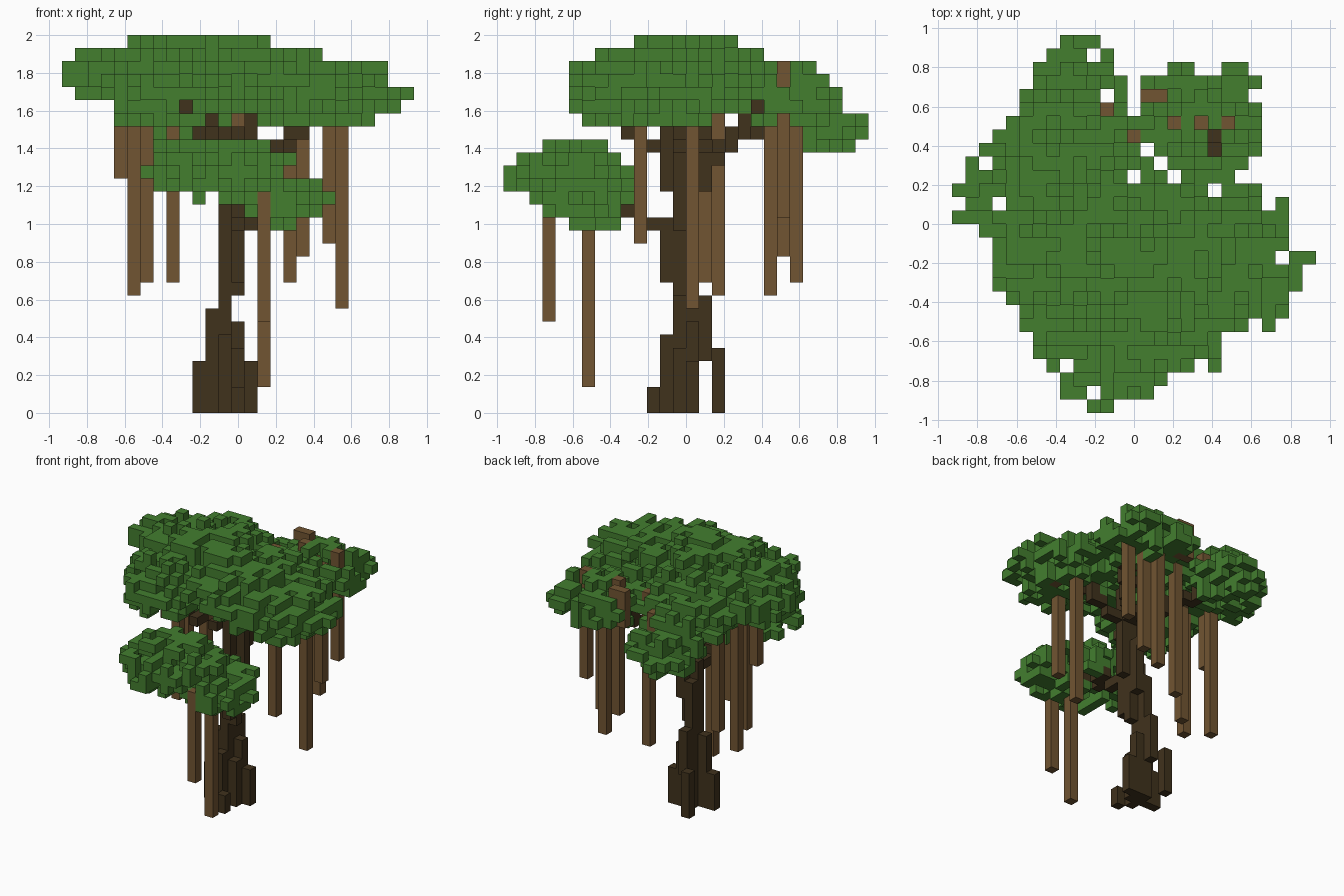
import bpy
import bmesh
import random
from mathutils import Vector

random.seed(4)
cube = bpy.data.objects.get("Cube")
if cube:
    bpy.data.objects.remove(cube, do_unlink=True)

NX, NY, NZ = 27, 28, 29          # block grid
S = 2 / NZ                       # block size
HALF = Vector((NX / 2, NY / 2, 0))
DENSITY = .56                    # share of blocks filled inside a leaf cluster


def material(name, rgb):
    mat = bpy.data.materials.new(name)
    mat.use_nodes = True
    mat.diffuse_color = (*rgb, 1)
    mat.node_tree.nodes["Principled BSDF"].inputs["Base Color"].default_value = (*rgb, 1)
    return mat


def cell(x, y, z):
    p = Vector((x, y, z)) / S + HALF
    return tuple(int(c // 1) for c in p)


def column(i, j, low, high):
    return {(i, j, k) for k in range(low, high)}


def branch(*points):
    """Blocks along a path given in units."""
    cells = set()
    for a, b in zip(points, points[1:]):
        a, b = Vector(a), Vector(b)
        steps = int((b - a).length / S * 2) + 1
        cells |= {cell(*a.lerp(b, t / steps)) for t in range(steps + 1)}
    return cells


def leaf_cluster(centre, radii):
    """Loose ragged ellipsoid of leaf blocks."""
    cells = set()
    for i in range(NX):
        for j in range(NY):
            for k in range(NZ):
                p = (Vector((i + .5, j + .5, k + .5)) - HALF) * S - Vector(centre)
                d = sum((p[a] / radii[a]) ** 2 for a in range(3)) ** .5
                if d + random.uniform(-.12, .12) < 1 and random.random() < DENSITY:
                    cells.add((i, j, k))
    return cells


def build(name, cells, solid, mat):
    """Mesh of the block faces that are not covered by another block."""
    bm = bmesh.new()
    verts = {}
    for c in sorted(cells):
        for axis in range(3):
            for side in (0, 1):
                other = list(c)
                other[axis] += 2 * side - 1
                if tuple(other) in solid:
                    continue
                u, v = (axis + 1) % 3, (axis + 2) % 3
                loop = []
                for du, dv in ((0, 0), (1, 0), (1, 1), (0, 1)):
                    q = list(c)
                    q[axis] += side
                    q[u] += du
                    q[v] += dv
                    q = tuple(q)
                    if q not in verts:
                        verts[q] = bm.verts.new((Vector(q) - HALF) * S)
                    loop.append(verts[q])
                bm.faces.new(loop if side else loop[::-1])
    mesh = bpy.data.meshes.new(name)
    bm.to_mesh(mesh)
    bm.free()
    mesh.materials.append(mat)
    bpy.context.collection.objects.link(bpy.data.objects.new(name, mesh))


# Trunk and roots: column, row, bottom, top in blocks
trunk = set()
for col in ((12, 13, 0, 16), (12, 14, 0, 14), (13, 13, 9, 22), (13, 14, 12, 18),
            (14, 13, 14, 22), (10, 13, 0, 4), (11, 13, 0, 8), (12, 15, 4, 9),
            (12, 12, 0, 6), (13, 13, 0, 5), (13, 14, 0, 7), (13, 11, 0, 2),
            (14, 14, 0, 4), (11, 16, 0, 5), (13, 12, 10, 14), (13, 12, 17, 22)):
    trunk |= column(*col)

# Branches reaching into each leaf cluster
top = (0, 0, 1.42)
branches = set()
for path in ((top, (.06, -.02, 1.5), (.06, -.02, 1.8)),
             (top, (.22, .17, 1.42), (.34, .32, 1.5), (.42, .4, 1.63), (.35, .45, 1.72)),
             (top, (.2, -.03, 1.42), (.36, -.06, 1.55), (.55, -.15, 1.7)),
             (top, (-.08, -.14, 1.42), (-.14, -.3, 1.48), (-.35, -.35, 1.65)),
             (top, (-.15, .1, 1.52), (-.55, .1, 1.78)),
             ((0, .1, 1.22), (-.02, .16, 1.42), (-.28, .52, 1.55)),
             ((0, -.1, .95), (.02, -.25, 1.03), (-.08, -.6, 1.24)),
             ((.02, -.25, 1.03), (.2, -.45, 1.12))):
    branches |= branch(*path)
branches -= trunk

# Hanging roots, then short stubs among the leaves: x, y, bottom, top
hanging = set()
for x, y, low, high in ((.14, -.52, .14, 1.1), (.14, -.72, .49, 1.15), (.48, -.24, .9, 1.62),
                        (.55, .03, .56, 1.62), (.34, .52, .83, 1.7), (0, .45, .63, 1.8),
                        (.28, .59, .7, 1.7), (.48, .52, 1.04, 1.86), (-.55, .17, .63, 1.65),
                        (-.48, -.03, .7, 1.65), (-.62, .03, 1.25, 1.86), (-.35, .1, .7, 1.65),
                        (.07, .65, 1.59, 1.86), (.14, .65, 1.59, 1.86), (.2, .52, 1.6, 1.86),
                        (-.14, .59, 1.6, 1.72), (.2, -.65, 1.1, 1.24), (.62, -.1, 1.52, 1.59)):
    i, j, _ = cell(x, y, 0)
    hanging |= column(i, j, round(low / S), round(high / S))
hanging -= trunk | branches

# Leaf clusters: centre and radii
leaves = set()
for centre, radii in (((-.1, -.62, 1.28), (.37, .34, .17)),
                      ((.23, -.5, 1.13), (.28, .28, .15)),
                      ((-.17, -.06, 1.81), (.54, .48, .2)),
                      ((.2, -.2, 1.77), (.42, .4, .17)),
                      ((.5, -.16, 1.69), (.38, .4, .19)),
                      ((-.6, .14, 1.8), (.32, .32, .15)),
                      ((-.36, -.28, 1.69), (.34, .34, .19)),
                      ((-.32, .42, 1.71), (.36, .28, .16)),
                      ((-.3, .68, 1.54), (.27, .26, .16)),
                      ((.34, .54, 1.69), (.32, .32, .17))):
    leaves |= leaf_cluster(centre, radii)

# Outermost leaf sprigs
leaves |= branch((-.35, .8, 1.48), (-.35, .95, 1.48)) | branch((-.14, -.85, 1.2), (-.14, -.95, 1.2))
leaves |= branch((-.8, .03, 1.8), (-.92, .03, 1.8)) | branch((.8, -.17, 1.66), (.92, -.17, 1.66))
leaves |= branch((-.3, 0, 1.97), (-.14, 0, 1.97))
leaves -= trunk | branches | hanging

# Drop loose blocks with no neighbour
solid = trunk | branches | hanging | leaves
steps = [(1, 0, 0), (-1, 0, 0), (0, 1, 0), (0, -1, 0), (0, 0, 1), (0, 0, -1)]
leaves = {c for c in leaves
          if any(tuple(a + b for a, b in zip(c, d)) in solid for d in steps)}
solid = trunk | branches | hanging | leaves

bark = material("dark bark", (.051, .032, .012))
root = material("light root", (.165, .09, .032))
leaf = material("leaf green", (.056, .21, .028))
build("trunk", trunk, solid, bark)
build("branches", branches, solid, bark)
build("hanging_roots", hanging, solid, root)
build("leaves", leaves, solid, leaf)
